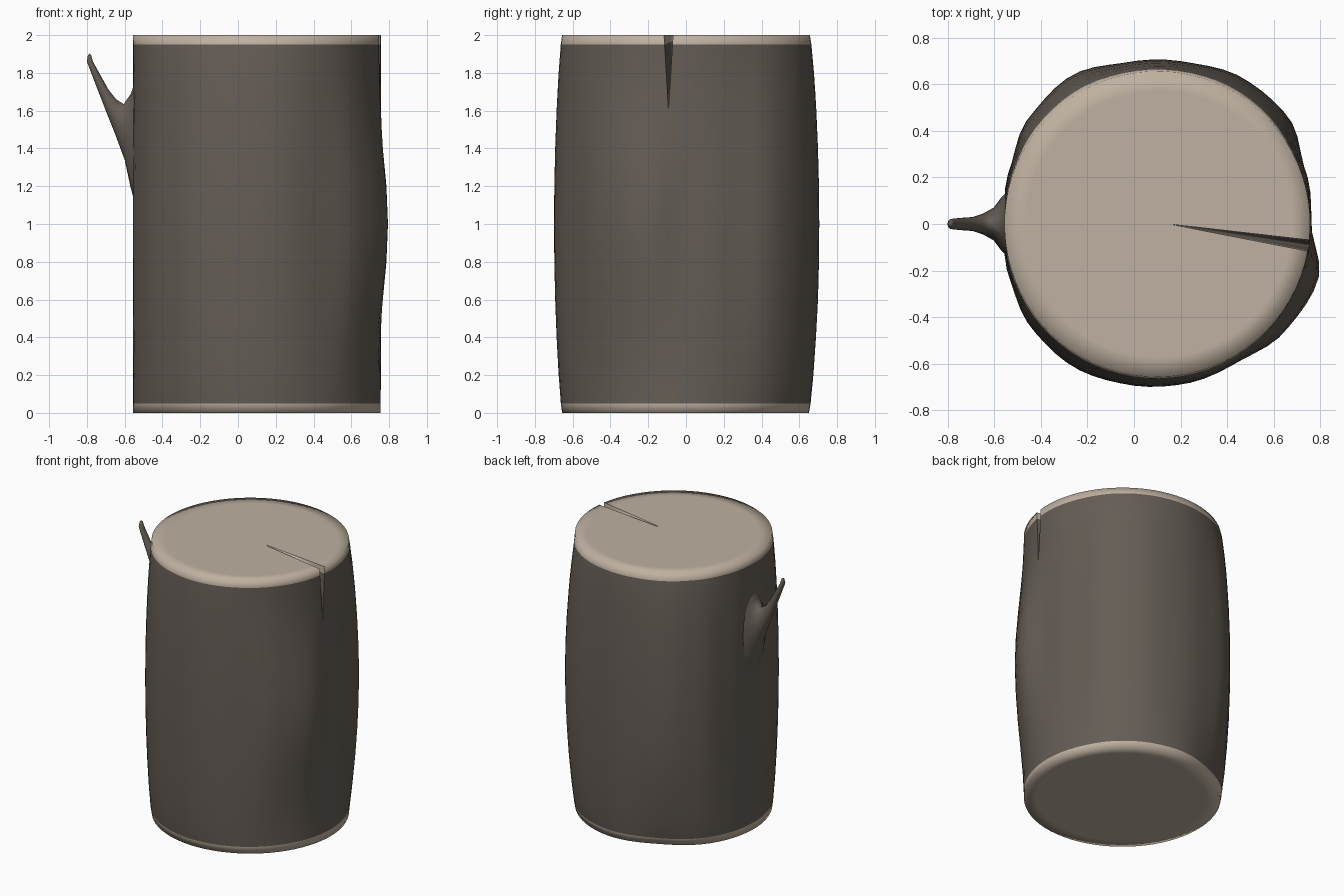
import bpy, bmesh
from math import sin, cos, pi, radians, floor
from mathutils import Vector

if "Cube" in bpy.data.objects:
    bpy.data.objects.remove(bpy.data.objects["Cube"])


def material(name, rgb):
    m = bpy.data.materials.new(name)
    m.diffuse_color = (*rgb, 1)
    m.use_nodes = True
    m.node_tree.nodes["Principled BSDF"].inputs["Base Color"].default_value = m.diffuse_color
    return m


BARK = material("bark", (0.13, 0.11, 0.092))
WOOD = material("cut_wood", (0.52, 0.44, 0.355))

# Trunk shape: outward bulge at mid height, every 20 degrees
BULGE = [.005, .02, .07, .07, .05, .05, .08, .06, .02, 0,
         .02, .045, .055, .045, .04, .03, .06, .075]
LEVELS = [0, .05, .2, .4, .6, .8, 1, 1.2, 1.4, 1.6, 1.7, 1.8, 1.95, 2]
COLS = 72
CRACK = radians(-8.1)
CRACK_BASE = 1.6


def bulge(th):
    t = (th / radians(20)) % 18
    i = floor(t)
    f = (1 - cos(pi * (t - i))) / 2
    return BULGE[i % 18] * (1 - f) + BULGE[(i + 1) % 18] * f


def trunk_point(th, z):
    power = 0.7 + 2.5 * max(0, cos(th + radians(12))) ** 6
    r = 0.656 + bulge(th) * max(0, sin(pi * z / 2)) ** power
    # shallow dent at the foot
    off = ((th - radians(115) + pi) % (2 * pi) - pi) / radians(20)
    r -= 0.03 * max(0, 1 - z / 0.6) * 2.718 ** (-off * off)
    return Vector((0.1 + r * cos(th), r * sin(th), z))


def finish(name, bm, mats):
    bmesh.ops.recalc_face_normals(bm, faces=bm.faces)
    for f in bm.faces:
        f.smooth = True
    me = bpy.data.meshes.new(name)
    bm.to_mesh(me)
    bm.free()
    for m in mats:
        me.materials.append(m)
    ob = bpy.data.objects.new(name, me)
    bpy.context.collection.objects.link(ob)
    return ob


# Log: skin with a seam that opens into the crack
bm = bmesh.new()
rings = []
for z in LEVELS:
    gap = radians(2.1) * max(0, (z - CRACK_BASE) / (2 - CRACK_BASE))
    ring = []
    for i in range(COLS + 1):
        th = CRACK + gap + (2 * pi - 2 * gap) * i / COLS
        ring.append(bm.verts.new(trunk_point(th, z)))
    rings.append(ring)
for k in range(len(LEVELS) - 1):
    a, b = rings[k], rings[k + 1]
    for i in range(COLS):
        f = bm.faces.new((a[i], a[i + 1], b[i + 1], b[i]))
        f.material_index = int(k == 0 or k == len(LEVELS) - 2)

# Cut ends, fanned from the heart of the log
caps = []
for ring in (rings[0], rings[-1]):
    heart = bm.verts.new((0.15, 0, ring[0].co.z))
    inner = [bm.verts.new(v.co.lerp(heart.co, 0.13)) for v in ring]
    for i in range(COLS):
        for vs in ((ring[i], ring[i + 1], inner[i + 1], inner[i]),
                   (inner[i], inner[i + 1], heart)):
            bm.faces.new(vs).material_index = 1
    caps.append((heart, inner))

# Crack walls
heart, inner = caps[1]
walls = []
start = LEVELS.index(CRACK_BASE)
for side in (0, COLS):
    for k in range(start, len(LEVELS) - 1):
        low, high = rings[k][side], rings[k + 1][side]
        top = k == len(LEVELS) - 2
        vs = (low, high, inner[side], heart) if top else (low, high, heart)
        f = bm.faces.new(vs)
        f.material_index = int(top)
        walls.append(f)
for f in walls:
    for e in f.edges:
        if any(o not in walls for o in e.link_faces):
            e.smooth = False
bmesh.ops.remove_doubles(bm, verts=bm.verts, dist=0.0005)
finish("log", bm, [BARK, WOOD])

# Branch stub: rings through (lower x, z), (upper x, z), half width
STUB = [(-.53, 1.05, -.53, 1.80, .15), (-.57, 1.2, -.567, 1.69, .115),
        (-.60, 1.34, -.605, 1.635, .07), (-.65, 1.475, -.645, 1.66, .045),
        (-.70, 1.60, -.685, 1.71, .03), (-.76, 1.755, -.735, 1.80, .026),
        (-.80, 1.86, -.768, 1.86, .022), (-.795, 1.892, -.778, 1.895, .012)]
SIDES = 16
bm = bmesh.new()
rings = []
for lx, lz, ux, uz, w in STUB:
    low, up = Vector((lx, 0, lz)), Vector((ux, 0, uz))
    mid, half = (low + up) / 2, (up - low) / 2
    rings.append([bm.verts.new(mid + half * cos(2 * pi * i / SIDES)
                               + Vector((0, w * sin(2 * pi * i / SIDES), 0)))
                  for i in range(SIDES)])
for a, b in zip(rings, rings[1:]):
    for i in range(SIDES):
        j = (i + 1) % SIDES
        bm.faces.new((a[i], a[j], b[j], b[i]))
tip = bm.verts.new((-.787, 0, 1.902))
for i in range(SIDES):
    bm.faces.new((rings[-1][i], rings[-1][(i + 1) % SIDES], tip))
finish("branch_stub", bm, [BARK])
